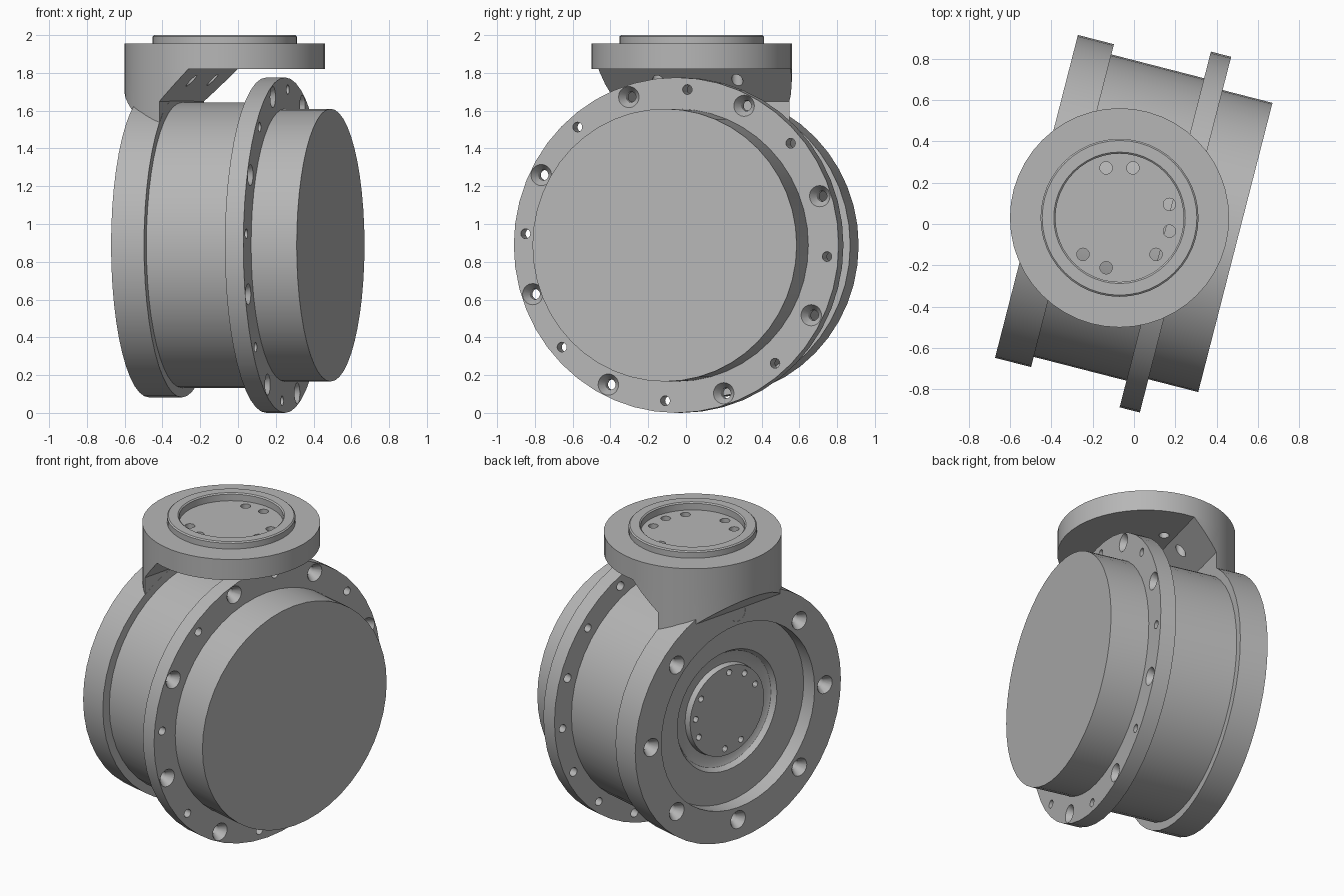
import bpy, bmesh
from math import cos, sin, pi, radians
from mathutils import Matrix, Vector

cube = bpy.data.objects.get("Cube")
if cube:
    bpy.data.objects.remove(cube, do_unlink=True)

grey = bpy.data.materials.new("machined_grey")
grey.use_nodes = True
grey.diffuse_color = (0.47, 0.47, 0.47, 1)
grey.node_tree.nodes["Principled BSDF"].inputs["Base Color"].default_value = grey.diffuse_color

# Drum frame: local x runs across, local y is up, local z is the drum axis
A = radians(14.4)
across = Vector((sin(A), cos(A), 0))
axis = Vector((cos(A), -sin(A), 0))
DRUM = Matrix((across, (0, 0, 1), axis)).transposed().to_4x4()
DRUM.translation = across * 0.012 + Vector((0, 0, 0.888))
# Head frame: upright, over the drum
HEAD = Matrix.Translation((-0.07, 0.03, 0))


def lathe(bm, profile, centre=(0, 0), segs=48):
    """Revolve (height, radius) points about local z; zero radius closes an end."""
    rings = []
    for h, r in profile:
        count = segs if r else 1
        rings.append([bm.verts.new((centre[0] + r * cos(2 * pi * i / segs),
                                    centre[1] + r * sin(2 * pi * i / segs), h))
                      for i in range(count)])
    for a, b in zip(rings, rings[1:]):
        for i in range(segs):
            j = (i + 1) % segs
            quad = [a[i % len(a)], a[j % len(a)], b[j % len(b)], b[i % len(b)]]
            bm.faces.new(list(dict.fromkeys(quad)))


def finish(name, bm, matrix):
    bmesh.ops.recalc_face_normals(bm, faces=bm.faces)
    bm.transform(matrix)
    mesh = bpy.data.meshes.new(name)
    bm.to_mesh(mesh)
    bm.free()
    mesh.materials.append(grey)
    obj = bpy.data.objects.new(name, mesh)
    bpy.context.collection.objects.link(obj)
    return obj


def turned(name, profile, matrix):
    bm = bmesh.new()
    lathe(bm, profile)
    return finish(name, bm, matrix)


def cut(obj, tool, operation="DIFFERENCE"):
    mod = obj.modifiers.new("cut", "BOOLEAN")
    mod.operation, mod.object, mod.solver = operation, tool, "EXACT"
    bpy.context.view_layer.objects.active = obj
    bpy.ops.object.modifier_apply(modifier=mod.name)


def polar(radius, degrees):
    """Point on a bolt circle, measured from local up."""
    return radius * sin(radians(degrees)), radius * cos(radians(degrees))


# Drum parts
drum_body = turned("drum_body", [(-0.32, 0), (-0.32, 0.755), (0.2, 0.755), (0.2, 0)], DRUM)
end_cap = turned("end_cap", [(0.2, 0), (0.2, 0.722), (0.503, 0.722), (0.503, 0)], DRUM)
front_flange = turned("front_flange", [(0.153, 0), (0.153, 0.888), (0.254, 0.888), (0.254, 0)], DRUM)
rear_flange = turned("rear_flange", [
    (-0.39, 0), (-0.39, 0.29), (-0.35, 0.295), (-0.35, 0.345), (-0.36, 0.37), (-0.39, 0.39),
    (-0.39, 0.6), (-0.49, 0.6), (-0.49, 0.806), (-0.31, 0.806), (-0.31, 0)], DRUM)

# Front flange bolt holes: countersunk and plain ones alternate
bm = bmesh.new()
for k in range(8):
    a = 26.7 + 45 * k
    lathe(bm, [(0.1, 0), (0.1, 0.028), (0.21, 0.028), (0.255, 0.057), (0.3, 0.057), (0.3, 0)],
          polar(0.826, a), 20)
    lathe(bm, [(0.1, 0), (0.1, 0.026), (0.3, 0.026), (0.3, 0)], polar(0.826, a + 22.5), 16)
front_holes = finish("front_holes", bm, DRUM)
cut(front_flange, front_holes)

# Rear flange bolt holes and the small ring of holes in the hub
bm = bmesh.new()
for k in range(8):
    lathe(bm, [(-0.55, 0), (-0.55, 0.058), (-0.49, 0.058), (-0.445, 0.03), (-0.36, 0.03), (-0.36, 0)],
          polar(0.68, 45 * k), 20)
for k in (0, 1, 2, 5, 6, 8, 9, 10):
    lathe(bm, [(-0.45, 0), (-0.45, 0.02), (-0.34, 0.02), (-0.34, 0)], polar(0.246, -4 - 30 * k), 12)
rear_holes = finish("rear_holes", bm, DRUM)
cut(rear_flange, rear_holes)

# Head plate with raised lip and recess
head_plate = turned("head_plate", [
    (1.82, 0), (1.82, 0.53), (1.955, 0.53), (1.955, 0.382), (1.993, 0.382), (2, 0.374),
    (2, 0.318), (1.993, 0.31), (1.95, 0.31), (1.95, 0)], HEAD)

# Neck: the head cylinder trimmed by a side profile
neck = turned("neck", [(1.4, 0), (1.4, 0.53), (1.821, 0.53), (1.821, 0)], HEAD)
side = [(-0.489, 1.5), (-0.489, 1.59), (-0.64, 1.741), (-0.64, 1.9),
        (-0.06, 1.9), (-0.311, 1.649), (-0.311, 1.5)]
bm = bmesh.new()
face = bm.faces.new([bm.verts.new((-0.7, z - 0.888, t)) for t, z in side])
swept = bmesh.ops.extrude_face_region(bm, geom=[face])["geom"]
bmesh.ops.translate(bm, vec=(1.4, 0, 0), verts=[v for v in swept if isinstance(v, bmesh.types.BMVert)])
neck_trim = finish("neck_trim", bm, DRUM)
cut(neck, neck_trim, "INTERSECT")

# Bolt holes through plate and neck
bm = bmesh.new()
for a in (-15, 15, 75, 105, 135, 195, 225):
    lathe(bm, [(1.6, 0), (1.6, 0.03), (2.1, 0.03), (2.1, 0)], polar(0.25, a), 20)
head_holes = finish("head_holes", bm, HEAD)
cut(head_plate, head_holes)
cut(neck, head_holes)

# Remove cutters, then smooth the curved walls
for tool in (front_holes, rear_holes, neck_trim, head_holes):
    bpy.data.objects.remove(tool, do_unlink=True)
for obj in (drum_body, end_cap, front_flange, rear_flange, head_plate, neck):
    bpy.ops.object.select_all(action="DESELECT")
    obj.select_set(True)
    bpy.context.view_layer.objects.active = obj
    bpy.ops.object.shade_smooth_by_angle(angle=radians(30))
